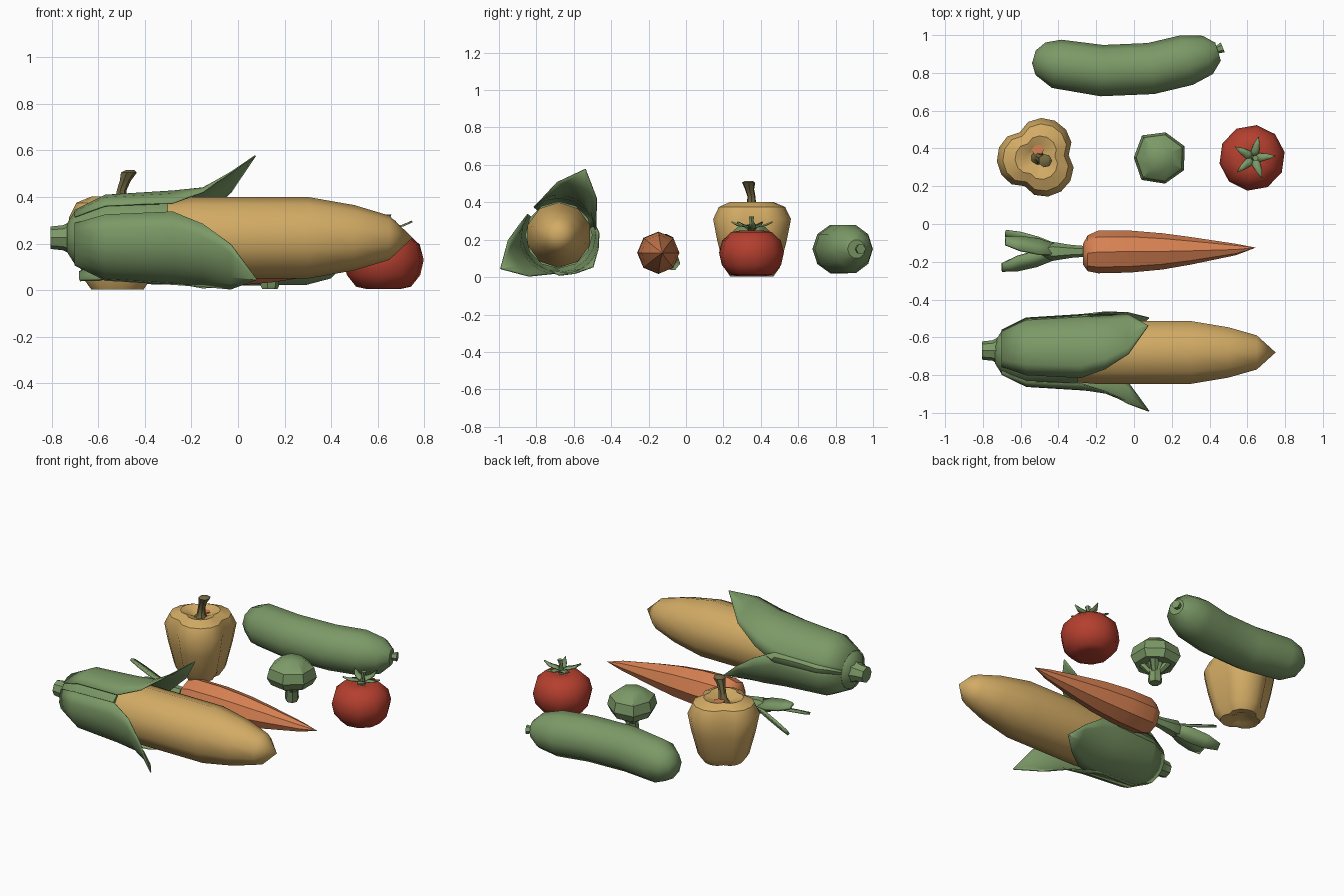
import bpy, bmesh, math
from mathutils import Vector

cube = bpy.data.objects.get("Cube")
if cube:
    bpy.data.objects.remove(cube)


def material(name, r, g, b):
    m = bpy.data.materials.new(name)
    m.use_nodes = True
    m.diffuse_color = (r, g, b, 1)
    m.node_tree.nodes["Principled BSDF"].inputs["Base Color"].default_value = (r, g, b, 1)
    return m


GREEN = material("leaf green", 0.20, 0.32, 0.135)
YELLOW = material("warm yellow", 0.65, 0.41, 0.13)
ORANGE = material("carrot orange", 0.68, 0.22, 0.085)
RED = material("tomato red", 0.46, 0.05, 0.028)
OLIVE = material("olive stem", 0.17, 0.14, 0.055)


def finish(name, bm, mat, angle=40, thick=0):
    bmesh.ops.remove_doubles(bm, verts=bm.verts, dist=0.0005)
    bmesh.ops.recalc_face_normals(bm, faces=bm.faces)
    me = bpy.data.meshes.new(name)
    bm.to_mesh(me)
    bm.free()
    me.materials.append(mat)
    ob = bpy.data.objects.new(name, me)
    bpy.context.collection.objects.link(ob)
    if thick:
        mod = ob.modifiers.new("thickness", 'SOLIDIFY')
        mod.thickness = thick
        mod.offset = 0
    bpy.ops.object.select_all(action='DESELECT')
    ob.select_set(True)
    bpy.context.view_layer.objects.active = ob
    bpy.ops.object.shade_smooth_by_angle(angle=math.radians(angle))
    return ob


def loft(name, rings, mat, sides=8, axis=None, turn=0, shape=None, angle=40):
    """Skin circles (centre, radius); a zero radius closes to a point."""
    bm = bmesh.new()
    pts = [Vector(c) for c, r in rings]
    loops = []
    for i, (c, r) in enumerate(rings):
        t = Vector(axis) if axis else (pts[min(i + 1, len(pts) - 1)] - pts[max(i - 1, 0)]).normalized()
        u = Vector((1, 0, 0)) if abs(t.z) > 0.9 else Vector((0, 0, 1)).cross(t).normalized()
        v = t.cross(u)
        loop = []
        for k in range(sides):
            a = math.tau * k / sides + math.radians(turn)
            d = r * (shape(a) if shape else 1)
            loop.append(bm.verts.new(pts[i] + d * (u * math.cos(a) + v * math.sin(a))))
        loops.append(loop)
    for p, q in zip(loops, loops[1:]):
        for k in range(sides):
            n = (k + 1) % sides
            bm.faces.new((p[k], p[n], q[n], q[k]))
    for loop, (c, r) in ((loops[0], rings[0]), (loops[-1], rings[-1])):
        if r:
            bm.faces.new(loop)
    return finish(name, bm, mat, angle)


def along_x(y, z, profile):
    return [((x, y, z), r) for x, r in profile]


def upright(x, y, profile):
    return [((x, y, z), r) for r, z in profile]


def ribbon(name, path, side, mat, thick=0.012):
    """Flat blade along (point, half width) with a sideways direction."""
    bm = bmesh.new()
    s = Vector(side).normalized()
    pairs = [(bm.verts.new(Vector(p) - s * w), bm.verts.new(Vector(p) + s * w)) for p, w in path]
    for (a, b), (c, d) in zip(pairs, pairs[1:]):
        bm.faces.new((a, b, d, c))
    return finish(name, bm, mat, 30, thick)


X, Z = (1, 0, 0), (0, 0, 1)

# Corn: cob, stem and husk cup
CY, CZ = -0.68, 0.225
loft("corn_cob", along_x(CY, CZ, [(-0.6, 0.14), (-0.2, 0.175), (0.3, 0.175), (0.5, 0.14),
     (0.65, 0.095), (0.75, 0)]), YELLOW, 10, X, 18)
loft("corn_stem", along_x(CY + 0.01, CZ, [(-0.805, 0.048), (-0.75, 0.054), (-0.72, 0.07)]), GREEN, 8, X)
loft("husk_cup", along_x(CY, CZ, [(-0.735, 0.06), (-0.70, 0.115), (-0.57, 0.178), (-0.3, 0.18)]), GREEN, 12, X)

# Husk leaves: three curved sheets that narrow and flare to a tip
for name, mid, tip_x, tip_r in (("top", 68, 0.075, 0.38), ("front", 210, 0.08, 0.36), ("back", 317, 0.08, 0.25)):
    stations = [(-0.70, 62, 0.117), (-0.57, 63, 0.182), (-0.28, 64, 0.2), (-0.15, 46, 0.215),
                (-0.03, 24, 0.2 + (tip_r - 0.2) * 0.45), (tip_x, 0.1, tip_r)]
    bm = bmesh.new()
    rows = []
    for x, half, r in stations:
        rows.append([])
        for k in range(7):
            f = k / 3 - 1
            a = math.radians(mid + half * f)
            rows[-1].append(bm.verts.new((x, CY + r * math.cos(a), CZ + r * math.sin(a))))
    for p, q in zip(rows, rows[1:]):
        for k in range(6):
            bm.faces.new((p[k], p[k + 1], q[k + 1], q[k]))
    finish("husk_leaf_" + name, bm, GREEN, 40, 0.006)

# Carrot: root, crown and leaf blades
loft("carrot_root", [((x, y, 0.13), r) for x, y, r in (
    (-0.27, -0.16, 0.055), (-0.245, -0.155, 0.095), (-0.19, -0.148, 0.113), (-0.02, -0.146, 0.111),
    (0.15, -0.145, 0.096), (0.3, -0.142, 0.073), (0.54, -0.135, 0.03), (0.645, -0.125, 0))], ORANGE, 8, X)
loft("carrot_crown", along_x(-0.145, 0.13, [(-0.25, 0.028), (-0.33, 0.034), (-0.43, 0.05), (-0.5, 0.02)]),
     GREEN, 6, X)
for i, (end, side) in enumerate((((-0.68, -0.05, 0.06), (0, 0.8, 1)), ((-0.68, -0.09, 0.215), (0, 1, -0.5)),
                                 ((-0.70, -0.23, 0.12), (0, 1, 0.4)))):
    start = Vector((-0.36, -0.145, 0.13))
    end = Vector(end)
    ribbon("carrot_leaf_%d" % (i + 1), [(start, 0.02), (start.lerp(end, 0.45), 0.045),
           (start.lerp(end, 0.75), 0.042), (end, 0.022)], side, GREEN, 0.016)

# Cucumber: bent body with a stub
loft("cucumber_body", [((x, y, 0.15), r) for x, y, r in (
    (-0.53, 0.885, 0.035), (-0.495, 0.875, 0.09), (-0.41, 0.848, 0.13), (-0.17, 0.812, 0.136),
    (0.09, 0.823, 0.136), (0.28, 0.868, 0.135), (0.39, 0.895, 0.105), (0.445, 0.912, 0.05))], GREEN, 10)
loft("cucumber_stub", [((0.41, 0.915, 0.15), 0.022), ((0.445, 0.925, 0.15), 0.022), ((0.47, 0.935, 0.15), 0.028)],
     GREEN, 6)


# Bell pepper: three lobes divided by creases
def lobes(a):
    return 0.76 + 0.24 * abs(math.sin(1.5 * (a - math.radians(5)))) ** 0.7


PX, PY = -0.51, 0.35
loft("pepper_body", upright(PX, PY, [(0, 0.04), (0.07, 0.01), (0.12, 0.003), (0.155, 0.05), (0.195, 0.2), (0.217, 0.31),
     (0.185, 0.375), (0.12, 0.402), (0.065, 0.385), (0, 0.35)]), YELLOW, 18, Z, 5, lobes)
loft("pepper_stem", [((PX, PY, 0.355), 0.05), ((PX + 0.005, PY, 0.385), 0.026), ((PX + 0.01, PY, 0.43), 0.022),
     ((PX + 0.025, PY - 0.01, 0.47), 0.025), ((PX + 0.04, PY - 0.015, 0.505), 0.036),
     ((PX + 0.045, PY - 0.015, 0.515), 0.02)], OLIVE, 7, Z)
loft("pepper_blush", upright(PX, PY + 0.045, [(0.034, 0.381), (0.034, 0.387)]), ORANGE, 6, Z)

# Broccoli: stalk, branches and crown
BX, BY = 0.135, 0.35
loft("broccoli_stalk", upright(BX, BY, [(0.035, 0.005), (0.042, 0.02), (0.036, 0.09), (0.065, 0.15)]), GREEN, 7, Z)
for k in range(4):
    a = math.radians(45 + 90 * k)
    dx, dy = math.cos(a), math.sin(a)
    loft("broccoli_branch_%d" % (k + 1), [((BX + 0.02 * dx, BY + 0.02 * dy, 0.07), 0.02),
         ((BX + 0.08 * dx, BY + 0.08 * dy, 0.14), 0.03)], GREEN, 6, Z)
loft("broccoli_crown", upright(BX, BY, [(0, 0.13), (0.075, 0.125), (0.125, 0.12), (0.15, 0.165), (0.135, 0.225),
     (0.075, 0.272), (0, 0.285)]), GREEN, 7, Z, 25, lambda a: 0.96 + 0.05 * math.cos(3 * a), 32)

# Tomato: body, star of sepals and stem
TX, TY = 0.625, 0.35
loft("tomato_body", upright(TX, TY, [(0, 0.012), (0.07, 0.004), (0.12, 0.015), (0.16, 0.065), (0.175, 0.13),
     (0.158, 0.195), (0.11, 0.24), (0.055, 0.25), (0, 0.235)]), RED, 10, Z, 10)
for k in range(5):
    a = math.radians(5 + 72 * k)
    d, s = Vector((math.cos(a), math.sin(a), 0)), (-math.sin(a), math.cos(a), 0)
    base = Vector((TX + 0.008, TY, 0))
    ribbon("tomato_sepal_%d" % (k + 1), [(base + d * r + Vector((0, 0, z)), w) for r, z, w in (
        (0, 0.25, 0.014), (0.035, 0.272, 0.022), (0.075, 0.277, 0.016), (0.115, 0.295, 0.001))], s, GREEN, 0.008)
loft("tomato_stem", [((TX + 0.008, TY, 0.24), 0.018), ((TX + 0.01, TY, 0.29), 0.011), ((TX + 0.018, TY, 0.325), 0.016)],
     GREEN, 6, Z)
